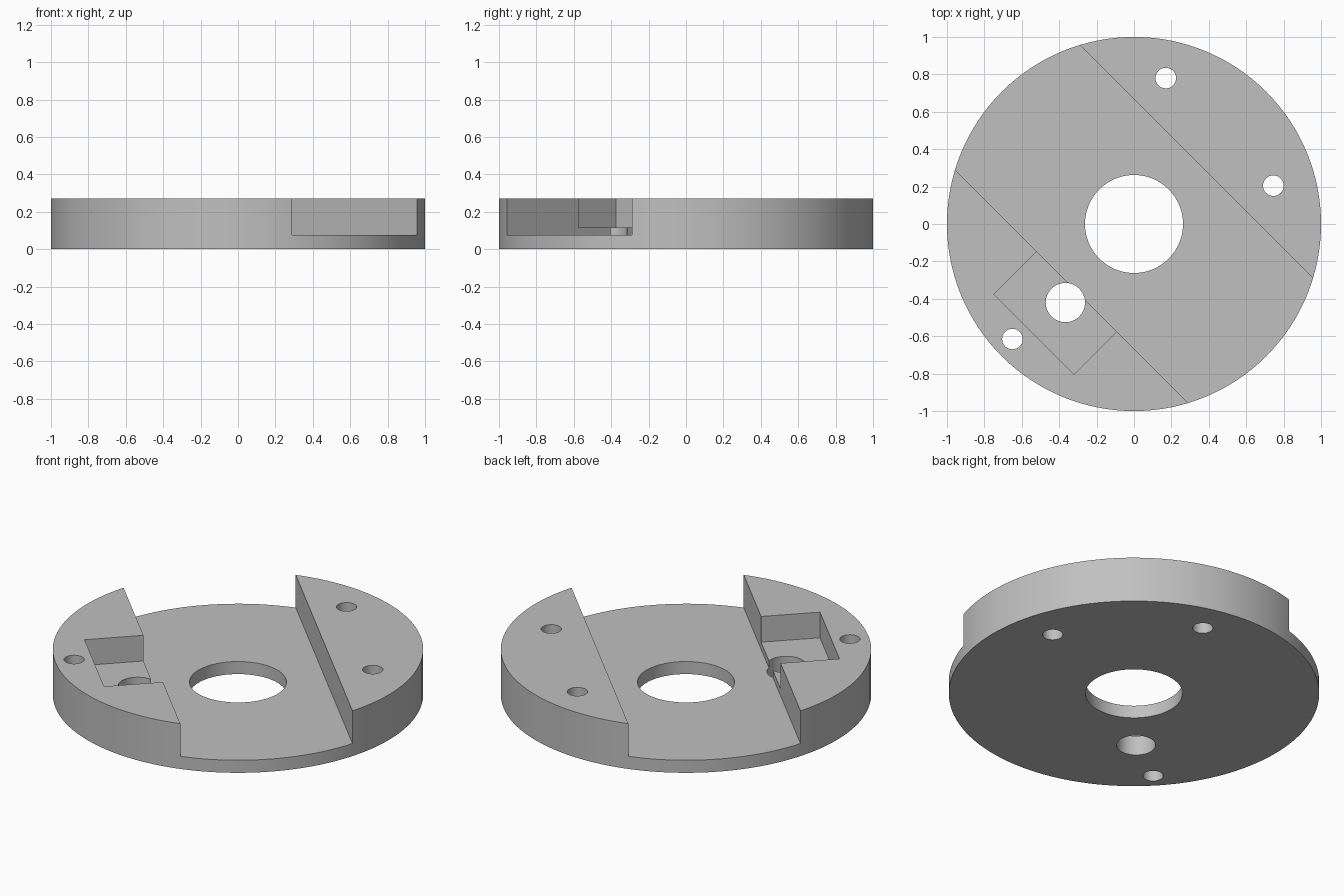
import bpy
from math import radians

if "Cube" in bpy.data.objects:
    bpy.data.objects.remove(bpy.data.objects["Cube"], do_unlink=True)

HEIGHT, CHANNEL_Z, POCKET_Z = 0.27, 0.075, 0.117
CHANNEL_HALF = 0.472
TOP = 0.5

grey = bpy.data.materials.new("light_grey")
grey.use_nodes = True
colour = (0.53, 0.53, 0.53, 1)
grey.diffuse_color = colour
grey.node_tree.nodes["Principled BSDF"].inputs["Base Color"].default_value = colour


def cylinder(name, x, y, radius, z0, z1, sides):
    bpy.ops.mesh.primitive_cylinder_add(vertices=sides, radius=radius, depth=z1 - z0,
                                        location=(x, y, (z0 + z1) / 2))
    obj = bpy.context.object
    obj.name = name
    return obj


def diagonal_box(name, u0, u1, v0, v1, z0, z1):
    """Box in a frame turned 45 degrees: u points to +x+y, v to -x+y."""
    s = 0.5 ** 0.5
    u, v = (u0 + u1) / 2, (v0 + v1) / 2
    bpy.ops.mesh.primitive_cube_add(size=1, location=((u - v) * s, (u + v) * s, (z0 + z1) / 2),
                                    rotation=(0, 0, radians(45)))
    obj = bpy.context.object
    obj.name = name
    obj.scale = (u1 - u0, v1 - v0, z1 - z0)
    return obj


# Round base plate
plate = cylinder("mounting_plate", 0, 0, 1, 0, HEIGHT, 128)
plate.data.materials.append(grey)

# Diagonal channel and the pocket opening into it
cutters = [
    diagonal_box("channel_cutter", -CHANNEL_HALF, CHANNEL_HALF, -2, 2, CHANNEL_Z, TOP),
    diagonal_box("pocket_cutter", -0.795, -0.4, -0.342, 0.264, POCKET_Z, TOP),
]

# Centre bore, cable hole and three screw holes
holes = [
    ("centre_bore", 0, 0, 0.262, 64),
    ("cable_hole", -0.367, -0.42, 0.105, 48),
    ("screw_hole_back", 0.17, 0.78, 0.055, 32),
    ("screw_hole_left", 0.745, 0.205, 0.055, 32),
    ("screw_hole_front", -0.65, -0.615, 0.055, 32),
]
for name, x, y, radius, sides in holes:
    cutters.append(cylinder(name + "_cutter", x, y, radius, -0.2, TOP, sides))

# Cut every recess, then drop the cutters
bpy.context.view_layer.update()
bpy.ops.object.select_all(action="DESELECT")
plate.select_set(True)
bpy.context.view_layer.objects.active = plate
for cutter in cutters:
    cutter.hide_render = True
    mod = plate.modifiers.new(cutter.name, "BOOLEAN")
    mod.operation = "DIFFERENCE"
    mod.solver = "EXACT"
    mod.object = cutter
    bpy.ops.object.modifier_apply(modifier=mod.name)
for cutter in cutters:
    bpy.data.objects.remove(cutter, do_unlink=True)

bpy.ops.object.shade_smooth_by_angle(angle=radians(30))
